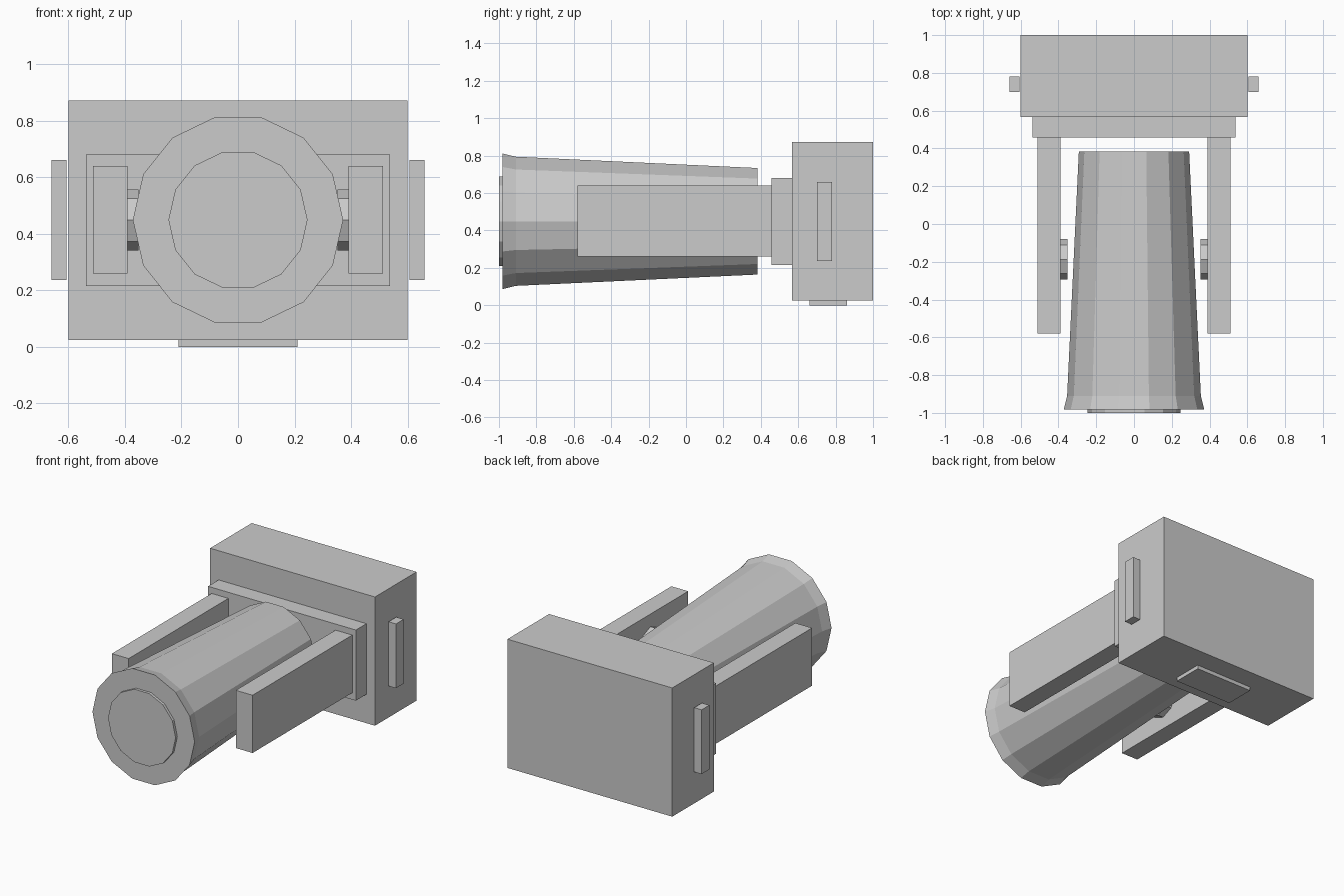
import bpy, bmesh, math

if "Cube" in bpy.data.objects:
    bpy.data.objects.remove(bpy.data.objects["Cube"])

grey = bpy.data.materials.new("light grey")
grey.diffuse_color = (0.6, 0.6, 0.6, 1)
grey.use_nodes = True
grey.node_tree.nodes["Principled BSDF"].inputs["Base Color"].default_value = grey.diffuse_color


def finish(name, bm):
    bmesh.ops.recalc_face_normals(bm, faces=bm.faces)
    mesh = bpy.data.meshes.new(name)
    bm.to_mesh(mesh)
    bm.free()
    mesh.materials.append(grey)
    obj = bpy.data.objects.new(name, mesh)
    bpy.context.collection.objects.link(obj)
    return obj


def box(name, x, y, z):
    """Box from (min, max) ranges."""
    bm = bmesh.new()
    bmesh.ops.create_cube(bm, size=1)
    for v in bm.verts:
        v.co = [(r[0] + r[1]) / 2 + c * (r[1] - r[0]) for c, r in zip(v.co, (x, y, z))]
    return finish(name, bm)


def lathe(name, sides, rings, place):
    """Capped faceted tube; rings are (position along axis, radius)."""
    bm = bmesh.new()
    loops = []
    for t, r in rings:
        angles = [2 * math.pi * i / sides for i in range(sides)]
        loops.append([bm.verts.new(place(t, r * math.cos(a), r * math.sin(a))) for a in angles])
    for a, b in zip(loops, loops[1:]):
        for i in range(sides):
            j = (i + 1) % sides
            bm.faces.new((a[i], a[j], b[j], b[i]))
    bm.faces.new(loops[0])
    bm.faces.new(loops[-1])
    return finish(name, bm)


# Rear housing, its mounting plate and the foot pad
box("housing", (-0.6, 0.6), (0.567, 1.0), (0.025, 0.872))
box("mounting_plate", (-0.538, 0.538), (0.457, 0.567), (0.215, 0.68))
box("foot_pad", (-0.21, 0.21), (0.66, 0.86), (0.0, 0.025))

# Tapered barrel with flared front rim, and the front lens disc
along_y = lambda t, a, b: (a, t, 0.449 + b)
lathe("barrel", 14, [(0.383, 0.292), (-0.91, 0.354), (-0.982, 0.372)], along_y)
lathe("lens", 14, [(-0.97, 0.246), (-1.0, 0.246)], along_y)

# Mirrored arms, pivots and side grips
for s, side in ((-1, "left"), (1, "right")):
    span = lambda a, b: tuple(sorted((s * a, s * b)))
    box(side + "_arm", span(0.39, 0.512), (-0.58, 0.457), (0.26, 0.64))
    box(side + "_grip", span(0.606, 0.66), (0.70, 0.78), (0.237, 0.66))
    lathe(side + "_pivot", 8, [(s * 0.352, 0.108), (s * 0.392, 0.108)],
          lambda t, a, b: (t, -0.187 + a, 0.449 + b))
